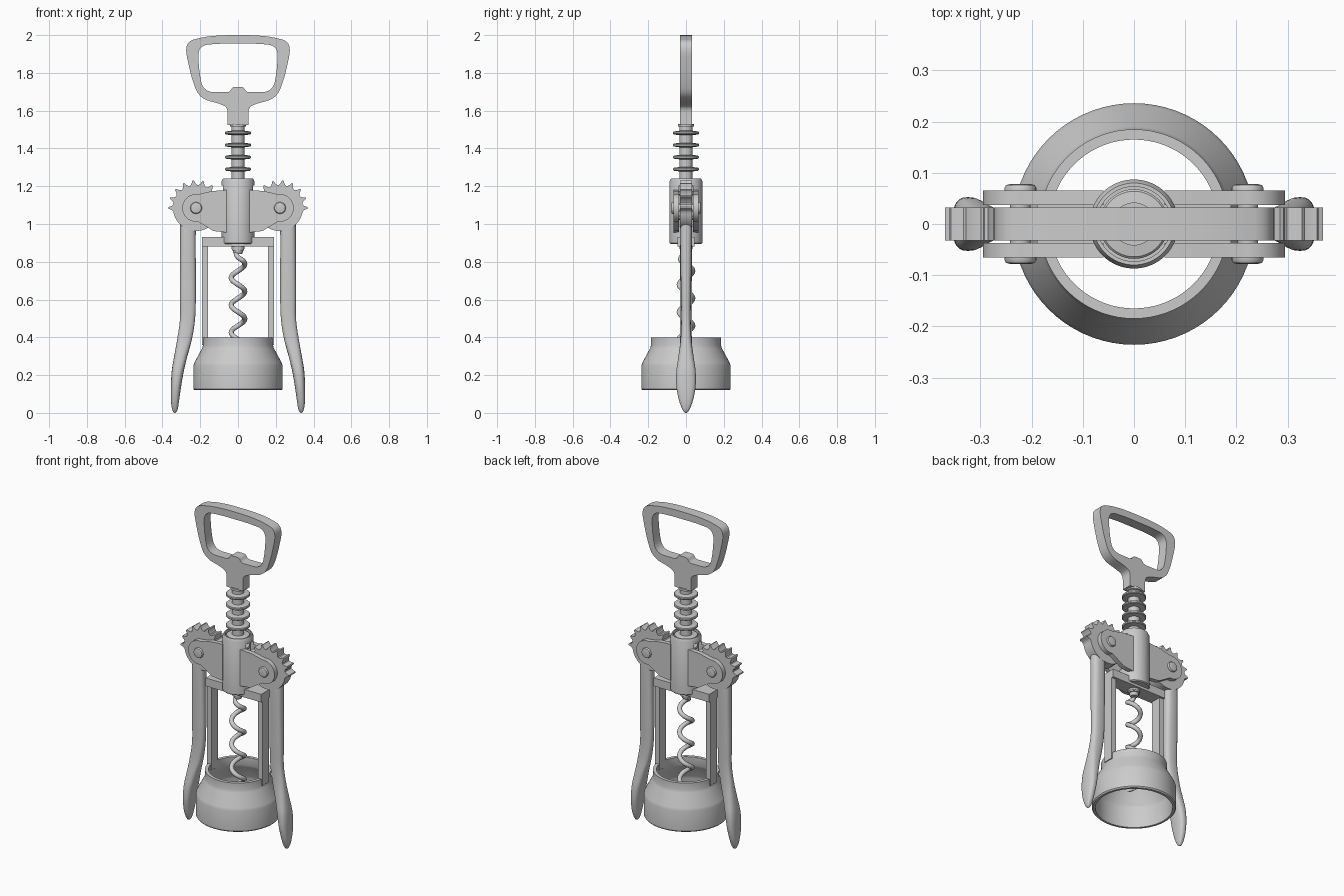
import bpy, bmesh
from math import sin, cos, pi, radians, copysign
from mathutils import Vector

if "Cube" in bpy.data.objects:
    bpy.data.objects.remove(bpy.data.objects["Cube"])


def finish(ob, angle=35):
    bpy.ops.object.select_all(action='DESELECT')
    ob.select_set(True)
    bpy.context.view_layer.objects.active = ob
    bpy.ops.object.shade_smooth_by_angle(angle=radians(angle))
    return ob


def from_bmesh(name, bm):
    bmesh.ops.remove_doubles(bm, verts=bm.verts, dist=1e-5)
    bmesh.ops.recalc_face_normals(bm, faces=bm.faces)
    me = bpy.data.meshes.new(name)
    bm.to_mesh(me)
    bm.free()
    ob = bpy.data.objects.new(name, me)
    bpy.context.collection.objects.link(ob)
    return finish(ob)


def skin(name, rings, caps=True, loop=False):
    """Join rings of points into a tube."""
    bm = bmesh.new()
    vs = [[bm.verts.new(p) for p in r] for r in rings]
    n = len(rings[0])
    pairs = list(zip(vs, vs[1:])) + ([(vs[-1], vs[0])] if loop else [])
    for a, b in pairs:
        for i in range(n):
            j = (i + 1) % n
            bm.faces.new((a[i], a[j], b[j], b[i]))
    if caps and not loop:
        bm.faces.new(vs[0])
        bm.faces.new(vs[-1])
    return from_bmesh(name, bm)


def lathe(name, profile, seg=64, loop=False):
    """Revolve (radius, z) points about z."""
    rings = [[(r * cos(2 * pi * i / seg), r * sin(2 * pi * i / seg), z)
              for i in range(seg)] for r, z in profile]
    return skin(name, rings, loop=loop)


def rounded(points, steps=8):
    """Round each (x, z, radius) corner of a closed outline."""
    out = []
    for i, (x, z, r) in enumerate(points):
        p = Vector((x, z))
        if r == 0:
            out.append(p)
            continue
        a = Vector(points[i - 1][:2]) - p
        b = Vector(points[(i + 1) % len(points)][:2]) - p
        a = p + a.normalized() * min(r, a.length * .49)
        b = p + b.normalized() * min(r, b.length * .49)
        for k in range(steps + 1):
            t = k / steps
            out.append(a * (1 - t) ** 2 + p * 2 * t * (1 - t) + b * t * t)
    return out


def mirrored(half):
    return half + [(-x, z, r) for x, z, r in reversed(half)]


def plate(name, outlines, half_thick, y=0):
    """Extruded front-view outlines; a second outline becomes a hole."""
    cu = bpy.data.curves.new(name, 'CURVE')
    cu.dimensions, cu.fill_mode, cu.extrude = '2D', 'BOTH', half_thick
    for pts in outlines:
        sp = cu.splines.new('POLY')
        sp.points.add(len(pts) - 1)
        for q, p in zip(sp.points, pts):
            q.co = (p[0], p[1], 0, 1)
        sp.use_cyclic_u = True
    tmp = bpy.data.objects.new(name, cu)
    bpy.context.collection.objects.link(tmp)
    bpy.context.view_layer.update()
    me = tmp.to_mesh()
    bm = bmesh.new()
    bm.from_mesh(me)
    tmp.to_mesh_clear()
    bpy.data.objects.remove(tmp)
    for v in bm.verts:
        v.co = (v.co.x, y - v.co.z, v.co.y)
    return from_bmesh(name, bm)


def box(name, x0, x1, y, z0, z1):
    return plate(name, [[(x0, z0), (x1, z0), (x1, z1), (x0, z1)]], y)


# Pull handle
outer = mirrored([(.055, 1.525, 0), (.055, 1.615, .03), (.09, 1.635, .03), (.205, 1.665, .07),
                  (.245, 1.77, .05), (.287, 1.96, .08), (.19, 1.99, .06), (.08, 2.0, .05)])
inner = mirrored([(.028, 1.725, .01), (.045, 1.698, .015), (.185, 1.698, .06),
                  (.207, 1.82, .05), (.212, 1.945, .06), (.1, 1.955, .04)])
plate("pull_handle", [rounded(outer), rounded(inner)], .032)

# Grooved shaft
shaft = [(.033, .86)]
for k in range(9):
    z = .97 + k * .064
    shaft += [(.034, z - .012), (.064, z - .008), (.068, z - .004),
              (.068, z + .004), (.064, z + .008), (.034, z + .012)]
lathe("rack_shaft", shaft + [(.034, 1.515), (.042, 1.517), (.042, 1.53)], 48)
lathe("screw_collar", [(.02, .84), (.026, .85), (.026, .865), (.034, .87), (.034, .9)], 32)

# Screw worm: rising wire helix with a tapered tip
rings = []
for i in range(181):
    z = .865 - .635 * i / 180
    a = (.788 - z) / .145 * 2 * pi
    r = .036 * min(1, i / 16)
    w = .0135 * min(1, .1 + (180 - i) / 35)
    radial = Vector((cos(a), sin(a), 0))
    tang = Vector((-sin(a) * .036, cos(a) * .036, -.145 / (2 * pi))).normalized()
    up = radial.cross(tang)
    c = radial * r + Vector((0, 0, z))
    rings.append([c + w * (radial * cos(2 * pi * k / 12) + up * sin(2 * pi * k / 12))
                  for k in range(12)])
skin("screw_worm", rings)

# Central sleeve with side slots for the gears
sleeve = lathe("sleeve", [(.036, .895), (.083, .895), (.087, .9), (.087, 1.225), (.08, 1.24),
                          (.073, 1.24), (.073, .93), (.036, .93)], loop=True)
cutter = box("slot_cutter", -.2, .2, .036, .99, 1.205)
cutter.hide_render = True
mod = sleeve.modifiers.new("slots", 'BOOLEAN')
mod.operation, mod.object, mod.solver = 'DIFFERENCE', cutter, 'EXACT'
bpy.context.view_layer.objects.active = sleeve
bpy.ops.object.modifier_apply(modifier="slots")
bpy.data.objects.remove(cutter)
finish(sleeve)

# Bell that sits on the bottle
lathe("bell", [(.23, .12), (.236, .127), (.236, .25), (.231, .266), (.19, .342), (.185, .358),
               (.185, .4), (.165, .4), (.165, .35), (.172, .335), (.212, .26), (.216, .245),
               (.216, .12)], 72, loop=True)

# Frame between bell and sleeve
box("frame_top", -.19, .19, .045, .88, .93)

PX, PZ = .222, 1.085  # gear pivot


def smooth_rows(rows, steps=5):
    """Catmull-Rom interpolation of section rows."""
    out = []
    for i in range(len(rows) - 1):
        p = [Vector(rows[min(max(i + d, 0), len(rows) - 1)]) for d in (-1, 0, 1, 2)]
        for k in range(steps):
            t = k / steps
            out.append(.5 * (2 * p[1] + (p[2] - p[0]) * t
                             + (2 * p[0] - 5 * p[1] + 4 * p[2] - p[3]) * t * t
                             + (3 * p[1] - p[0] - 3 * p[2] + p[3]) * t ** 3))
    return out + [Vector(rows[-1])]


# Lever sections: z, centre x, half width x, half depth y
lever = smooth_rows([(1.03, .264, .042, .031), (.9, .265, .041, .031), (.65, .265, .042, .027),
                     (.5, .267, .04, .025), (.39, .283, .039, .029), (.3, .303, .035, .04),
                     (.22, .319, .032, .051), (.14, .328, .027, .051), (.07, .333, .022, .038),
                     (.025, .334, .016, .022), (.006, .334, .009, .011), (0, .334, .002, .003)])


def power(v):
    return copysign(abs(v) ** .75, v)


for s, side in ((-1, "left"), (1, "right")):
    box(side + "_frame_post", s * .16, s * .19, .032, .36, .9)

    # Lever arm
    skin(side + "_lever", [[(s * (c + hx * power(cos(2 * pi * k / 28))),
                             hy * power(sin(2 * pi * k / 28)), z) for k in range(28)]
                           for z, c, hx, hy in lever])

    # Gear sector: teeth over the top, plain round below
    pol = []
    for k in range(10):
        m = -9 + 21 * k
        pol += [(m - 9, .122), (m - 5, .129), (m - 1.5, .147),
                (m + 1.5, .147), (m + 5, .129), (m + 9, .122)]
    pol += [(a, .122) for a in range(196, 340, 8)]
    plate(side + "_gear", [[(s * (-PX + r * cos(radians(a))), PZ + r * sin(radians(a)))
                            for a, r in pol]], .032)

    # Bracket plates around the gear
    arc = [(s * (PX + .073 * cos(radians(a))), PZ + .073 * sin(radians(a)))
           for a in range(-98, 99, 7)]
    outline = [(s * .06, 1.18), (s * .06, .955), (s * .13, .963)] + arc + [(s * .14, 1.174)]
    for y, face in ((-.051, "front"), (.051, "back")):
        plate(side + "_bracket_" + face, [outline], .014, y)

    # Pivot pin with domed heads
    pin = lathe(side + "_pivot_pin", [(.02, -.078), (.028, -.076), (.031, -.071), (.031, -.063),
                                      (.02, -.063), (.02, .063), (.031, .063), (.031, .071),
                                      (.028, .076), (.02, .078)], 32)
    pin.rotation_euler = (pi / 2, 0, 0)
    pin.location = (s * PX, 0, PZ)
